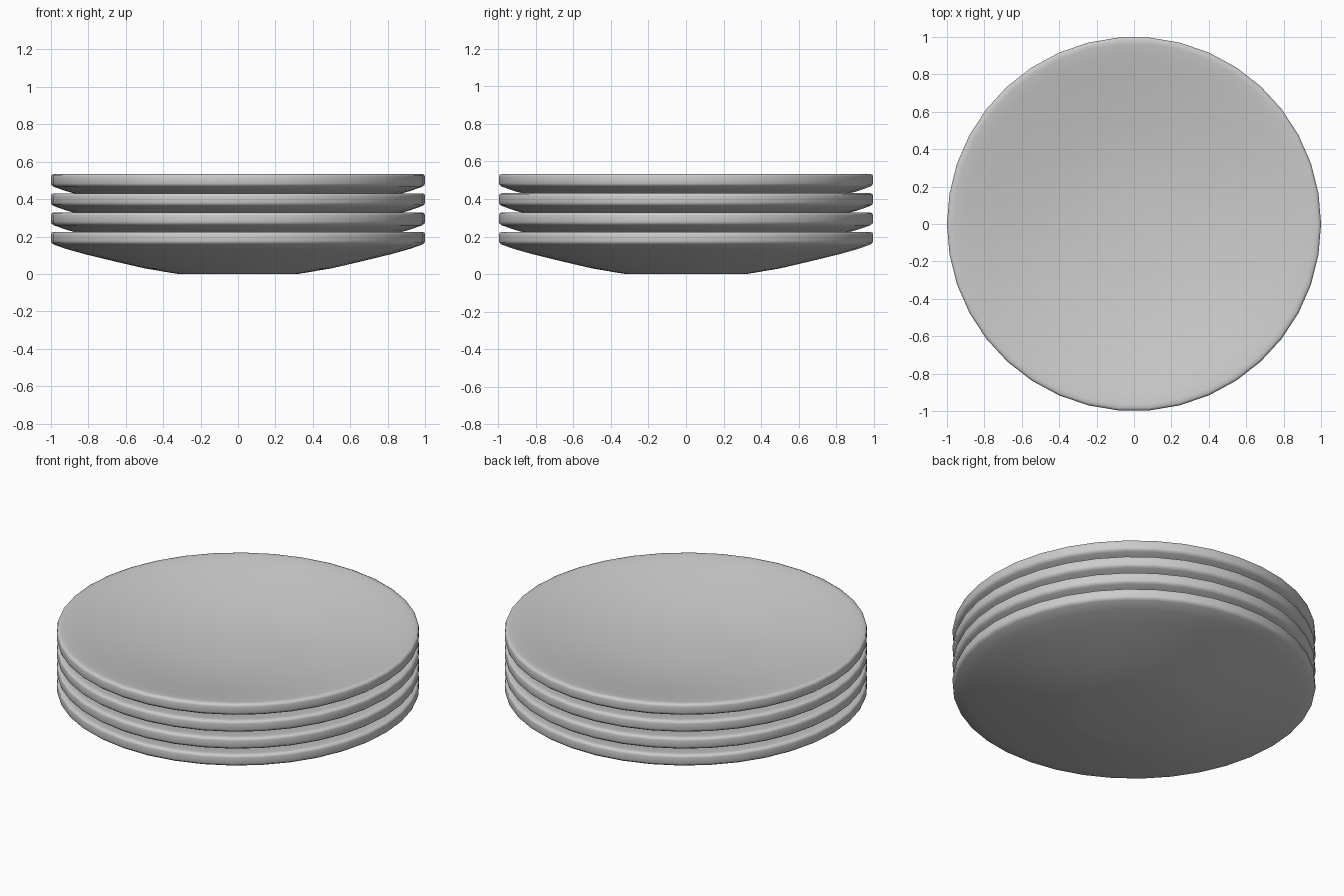
import bpy, bmesh
from math import radians, tau, cos, sin

if "Cube" in bpy.data.objects:
    bpy.data.objects.remove(bpy.data.objects["Cube"])

SIDES = 38
COUNT = 4
SPACING = 0.103

# Plate cross-section (radius, height): underside, rim, then dished top
PROFILE = [
    (0, 0), (0.32, 0.0), (0.37, 0.008), (0.50, 0.03), (0.66, 0.067),
    (0.82, 0.106), (0.92, 0.134), (0.985, 0.157), (0.997, 0.166), (1.0, 0.176),
    (1.0, 0.210), (0.997, 0.220), (0.986, 0.225), (0.965, 0.224),
    (0.90, 0.212), (0.80, 0.191), (0.66, 0.163), (0.50, 0.135),
    (0.34, 0.115), (0.17, 0.105), (0, 0.102),
]


def lathe(name, profile):
    bm = bmesh.new()
    rings = []
    for r, z in profile:
        steps = SIDES if r else 1
        rings.append([bm.verts.new((r * cos(tau * i / SIDES), r * sin(tau * i / SIDES), z))
                      for i in range(steps)])
    for a, b in zip(rings, rings[1:]):
        for i in range(SIDES):
            j = (i + 1) % SIDES
            corners = [a[i % len(a)], a[j % len(a)], b[j % len(b)], b[i % len(b)]]
            bm.faces.new(list(dict.fromkeys(corners)))
    bmesh.ops.recalc_face_normals(bm, faces=bm.faces)
    mesh = bpy.data.meshes.new(name)
    bm.to_mesh(mesh)
    bm.free()
    return mesh


# Stack of identical plates
plate_mesh = lathe("plate", PROFILE)
plates = []
for n in range(COUNT):
    plate = bpy.data.objects.new(f"plate_{n + 1}", plate_mesh)
    plate.location.z = n * SPACING
    bpy.context.collection.objects.link(plate)
    plates.append(plate)

bpy.ops.object.select_all(action='DESELECT')
plates[0].select_set(True)
bpy.context.view_layer.objects.active = plates[0]
bpy.ops.object.shade_smooth_by_angle(angle=radians(50))
